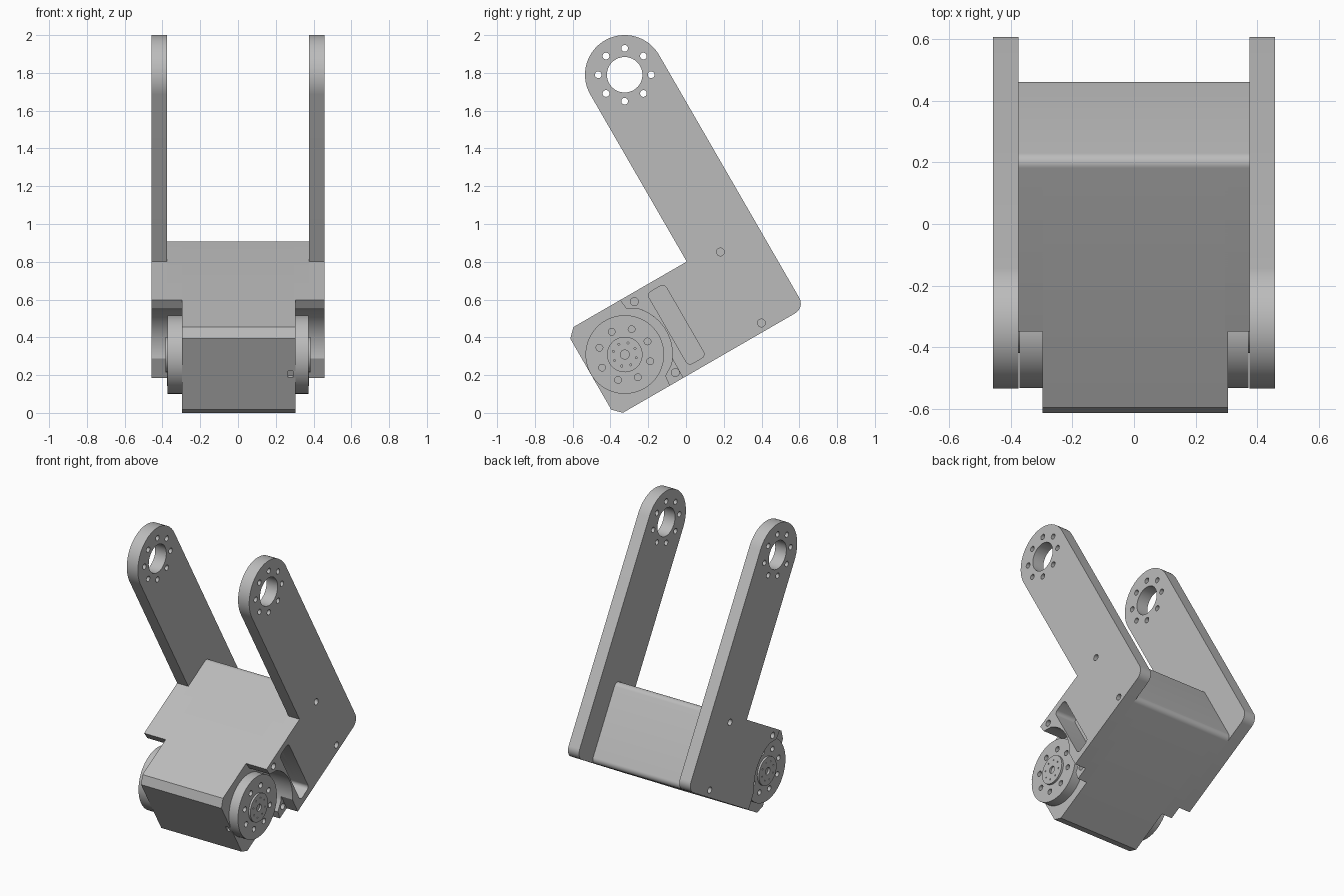
import bpy, bmesh
from math import sin, cos, radians

old = bpy.data.objects.get("Cube")
if old:
    bpy.data.objects.remove(old, do_unlink=True)

grey = bpy.data.materials.new("plain grey")
grey.use_nodes = True
GREY = (0.5, 0.5, 0.5, 1)
grey.diffuse_color = GREY
grey.node_tree.nodes["Principled BSDF"].inputs["Base Color"].default_value = GREY

# The link is tilted about the motor axle: u runs along the body, v along the arm
TILT = radians(30)
AXLE_Y, AXLE_Z = -0.324, 0.309
HALF = 0.262
ARM = (0.74, 1.283)
ARM_R = 0.21


def arc(u, v, r, start, end, steps=8):
    angles = [radians(start + (end - start) * i / steps) for i in range(steps + 1)]
    return [(u + r * cos(a), v + r * sin(a)) for a in angles]


def circle(u, v, r, steps=32):
    return arc(u, v, r, 0, 360, steps)[:-1]


def ring(u, v, radius, r, count=8, start=0):
    """Circles spaced evenly around a centre."""
    return [circle(*arc(u, v, radius, start + 360 * i / count, 360, 1)[0], r, 16)
            for i in range(count)]


def prism(name, parts):
    """Make one object from (outline, x0, x1) extrusions in the tilted frame."""
    bm = bmesh.new()
    for outline, x0, x1 in parts:
        ends = []
        for x in (x0, x1):
            ends.append([bm.verts.new((x,
                                       AXLE_Y + u * cos(TILT) - v * sin(TILT),
                                       AXLE_Z + u * sin(TILT) + v * cos(TILT)))
                         for u, v in outline])
            bm.faces.new(ends[-1])
        n = len(outline)
        for i in range(n):
            j = (i + 1) % n
            bm.faces.new((ends[0][i], ends[0][j], ends[1][j], ends[1][i]))
    bmesh.ops.recalc_face_normals(bm, faces=bm.faces)
    mesh = bpy.data.meshes.new(name)
    bm.to_mesh(mesh)
    bm.free()
    mesh.materials.append(grey)
    ob = bpy.data.objects.new(name, mesh)
    bpy.context.collection.objects.link(ob)
    return ob


def select(ob):
    bpy.ops.object.select_all(action="DESELECT")
    ob.select_set(True)
    bpy.context.view_layer.objects.active = ob


def cut(ob, parts):
    cutter = prism("cutter", parts)
    cutter.hide_render = True
    mod = ob.modifiers.new("cut", "BOOLEAN")
    mod.operation = "DIFFERENCE"
    mod.solver = "EXACT"
    mod.object = cutter
    select(ob)
    bpy.ops.object.modifier_apply(modifier=mod.name)
    bpy.data.objects.remove(cutter, do_unlink=True)


def finish(ob):
    select(ob)
    bpy.ops.object.shade_smooth_by_angle(angle=radians(30))


# Outlines
BACK_U, FILLET = 0.77, 0.035
back_end = (arc(BACK_U - FILLET, FILLET - HALF, FILLET, -90, 0)
            + arc(BACK_U - FILLET, HALF - FILLET, FILLET, 0, 90))
body_outline = back_end + [(-0.163, HALF), (-0.208, 0.217),
                           (-0.208, -0.217), (-0.163, -HALF)]
upper_lug = [(0.122, HALF), (0.129, 0.205)]
flank_outline = (back_end + upper_lug + arc(0, 0, 0.252, 42, -42, 20)
                 + [(0.129, -0.205), (0.122, -HALF)])
plate_outline = (arc(0.89, 0.06 - HALF, 0.06, -90, 0)
                 + arc(*ARM, ARM_R, 0, 180, 40)
                 + [(ARM[0] - ARM_R, HALF)] + upper_lug
                 + arc(0, 0, 0.252, 42, -35, 20) + [(0.205, -HALF)])
slot_outline = (arc(0.343, -0.195, 0.025, -90, 0, 5) + arc(0.343, 0.195, 0.025, 0, 90, 5)
                + arc(0.287, 0.195, 0.025, 90, 180, 5) + arc(0.287, -0.195, 0.025, 180, 270, 5))

# Motor body with a small cable notch on its front
body = prism("motor_body", [(body_outline, -0.297, 0.305)])
notch = [(-0.3, -0.02), (-0.185, -0.02), (-0.185, 0.02), (-0.3, 0.02)]
cut(body, [(notch, 0.265, 0.4)])
finish(body)

# Mirrored side assemblies
for side, s in (("left", 1), ("right", -1)):
    screws = [(circle(u, v, 0.021, 16), s * 0.34, s * 0.5)
              for u in (0.184, 0.71) for v in (-0.217, 0.217)]
    slot = [(slot_outline, 0.305, 0.5)] if s > 0 else []

    flank = prism(side + "_flank", [(flank_outline, s * 0.296, s * 0.375)])
    cut(flank, screws + slot)
    finish(flank)

    plate = prism(side + "_arm_plate", [(plate_outline, s * 0.375, s * 0.458)])
    arm_holes = [circle(*ARM, 0.094, 40)] + ring(*ARM, 0.14, 0.018, start=15)
    cut(plate, screws + slot + [(h, s * 0.3, s * 0.5) for h in arm_holes])
    finish(plate)

    # Output wheel with bolt holes and a raised hub
    wheel = prism(side + "_wheel", [(circle(0, 0, 0.208, 64), s * 0.29, s * 0.372)])
    cut(wheel, [(h, s * 0.325, s * 0.45) for h in ring(0, 0, 0.139, 0.018)])
    finish(wheel)

    hub = prism(side + "_hub", [(circle(0, 0, 0.094, 40), s * 0.36, s * 0.385)])
    hub_holes = [circle(0, 0, 0.024, 20)] + ring(0, 0, 0.063, 0.005)
    cut(hub, [(h, s * 0.365, s * 0.45) for h in hub_holes])
    finish(hub)
